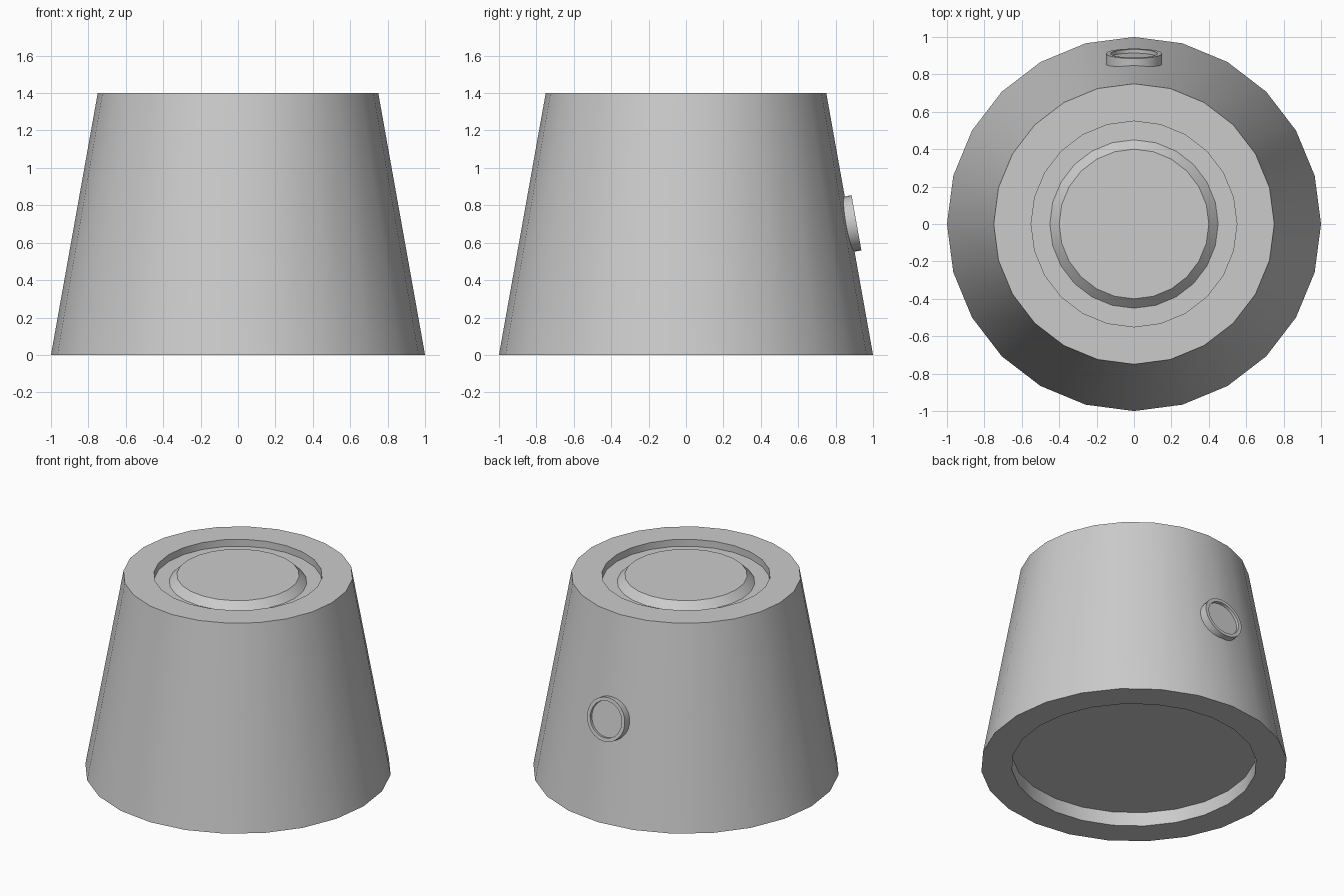
import bpy, bmesh, math
from mathutils import Matrix

if "Cube" in bpy.data.objects:
    bpy.data.objects.remove(bpy.data.objects["Cube"])

SIDES = 24


def lathe(name, profile, matrix=Matrix()):
    """Revolve (radius, height) points around z, cap both ends, smooth by angle."""
    bm = bmesh.new()
    rings = []
    for r, z in profile:
        angles = [math.tau * i / SIDES for i in range(SIDES)]
        rings.append([bm.verts.new((r * math.cos(a), r * math.sin(a), z)) for a in angles])
    for low, high in zip(rings, rings[1:]):
        for i in range(SIDES):
            j = (i + 1) % SIDES
            bm.faces.new((low[i], low[j], high[j], high[i]))
    bm.faces.new(rings[0][::-1])
    bm.faces.new(rings[-1])
    bmesh.ops.recalc_face_normals(bm, faces=bm.faces)
    bm.transform(matrix)
    mesh = bpy.data.meshes.new(name)
    bm.to_mesh(mesh)
    bm.free()
    obj = bpy.data.objects.new(name, mesh)
    bpy.context.collection.objects.link(obj)
    bpy.ops.object.select_all(action='DESELECT')
    obj.select_set(True)
    bpy.context.view_layer.objects.active = obj
    bpy.ops.object.shade_smooth_by_angle(angle=math.radians(30))
    return obj


# Tapered body: hollow underside, groove and chamfered plug on top
lathe("tapered_body", [
    (0.80, 0.10), (0.80, 0.0), (1.00, 0.0), (0.75, 1.40), (0.55, 1.40),
    (0.55, 1.35), (0.45, 1.35), (0.40, 1.40)])

# Round dished button on the back, tilted to sit on the slope
slope = math.atan2(0.25, 1.4)
place = Matrix.Translation((0, 0.875, 0.70)) @ Matrix.Rotation(slope - math.pi / 2, 4, 'X')
lathe("back_button", [
    (0.15, -0.02), (0.15, 0.037), (0.125, 0.037), (0.125, 0.017)], place)
